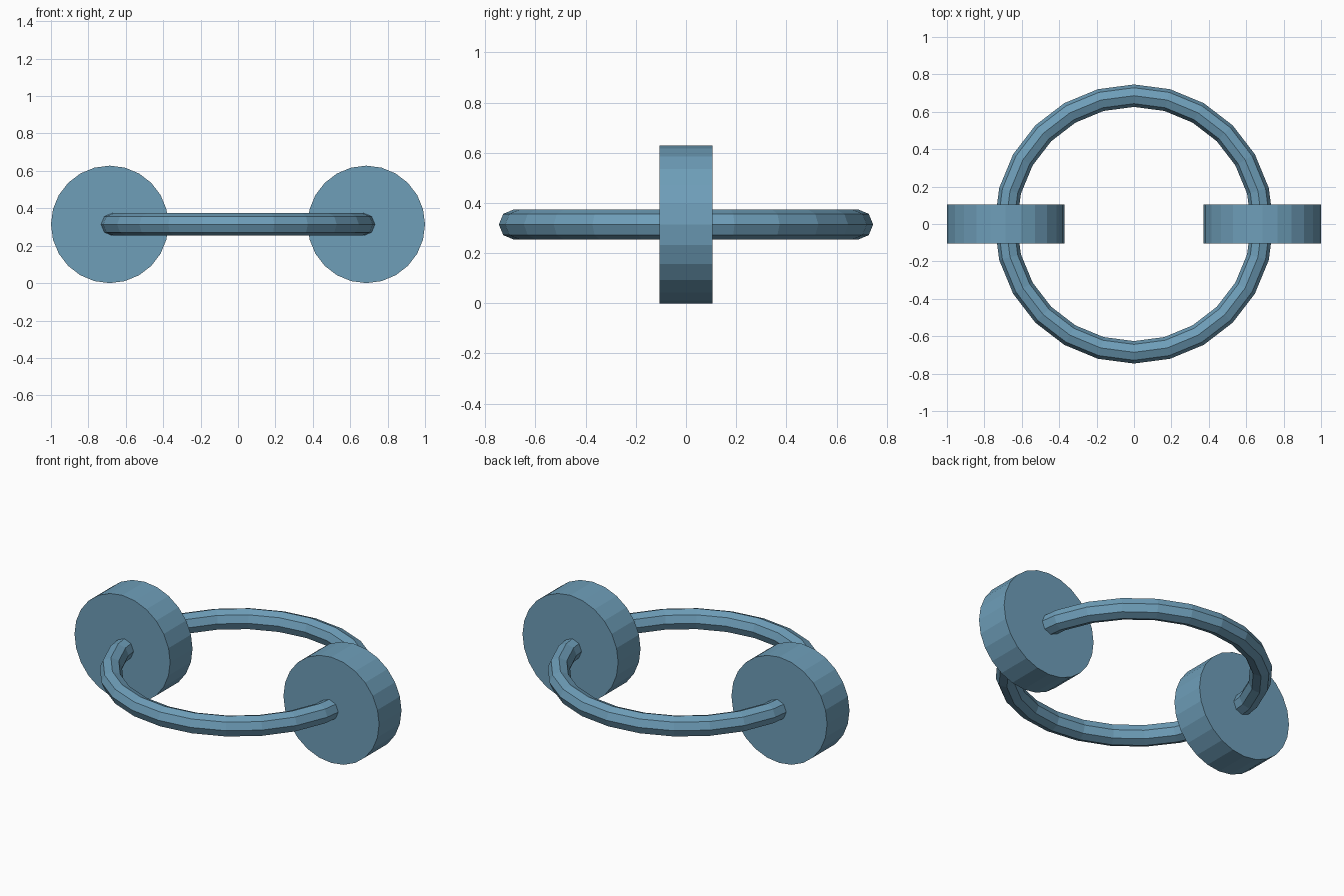
import bpy
from math import pi

cube = bpy.data.objects.get("Cube")
if cube:
    bpy.data.objects.remove(cube, do_unlink=True)

# Dimensions
WHEEL_RADIUS = 0.314
WHEEL_WIDTH = 0.21
RING_RADIUS = 1 - WHEEL_RADIUS
TUBE_RADIUS = 0.06
SIDES = 24

# Single blue-grey paint
paint = bpy.data.materials.new("steel_blue")
colour = (0.156, 0.342, 0.485, 1)
paint.use_nodes = True
paint.diffuse_color = colour
paint.node_tree.nodes["Principled BSDF"].inputs["Base Color"].default_value = colour


def finish(name):
    """Name the new part, paint it and keep its facets flat."""
    part = bpy.context.object
    part.name = name
    part.data.materials.clear()
    part.data.materials.append(paint)
    bpy.ops.object.shade_flat()


# Flat-lying ring with an octagonal tube
bpy.ops.mesh.primitive_torus_add(
    major_segments=SIDES, minor_segments=8,
    major_radius=RING_RADIUS, minor_radius=TUBE_RADIUS,
    location=(0, 0, WHEEL_RADIUS))
finish("ring")

# Upright discs threaded on the ring at both sides
for side, name in ((1, "left_disc"), (-1, "right_disc")):
    bpy.ops.mesh.primitive_cylinder_add(
        vertices=SIDES, radius=WHEEL_RADIUS, depth=WHEEL_WIDTH,
        location=(side * RING_RADIUS, 0, WHEEL_RADIUS),
        rotation=(pi / 2, 0, 0))
    finish(name)
